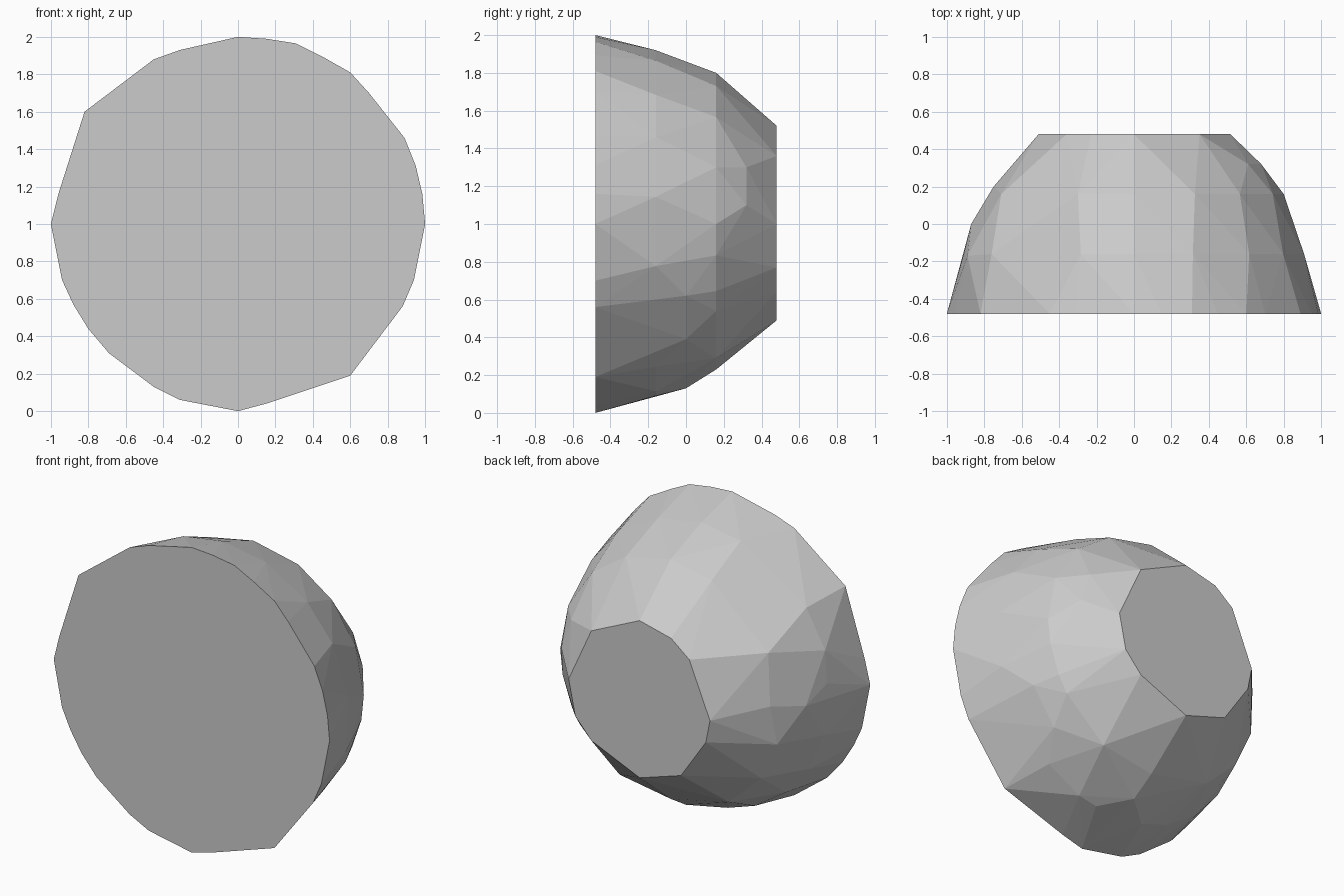
import bpy, bmesh
from math import radians, cos, sin

# Outlines of the flat base (front) and the flat cap (back), as x, z
base = [(0, 2), (.15, 1.99), (.31, 1.965), (.45, 1.895), (.6, 1.81), (.7, 1.7),
        (.89, 1.46), (.95, 1.31), (.985, 1.16), (1, 1), (.94, .7), (.88, .56),
        (.6, .19), (.15, .04), (0, 0), (-.31, .06), (-.45, .13), (-.69, .31),
        (-.8, .44), (-.88, .57), (-.94, .7), (-1, 1), (-.96, 1.16), (-.82, 1.6),
        (-.45, 1.88), (-.31, 1.93)]
cap = [(.515, 1), (.35, 1.36), (0, 1.52), (-.228, 1.465), (-.36, 1.36), (-.51, 1),
       (-.48, .85), (-.30, .585), (0, .49), (.35, .64), (.467, .77)]

# Chipped corners between the regular rings
chips = [(.78, 0, .62), (.525, -.16, .245), (.62, 0, .39), (.655, .16, .54),
         (.717, .16, .645), (.37, .16, .29), (.29, -.16, .115), (.16, -.16, .09),
         (0, 0, .13), (-.709, .16, 1.376), (-.761, -.16, 1.564),
         (-.89, -.17, 1.315), (-.91, -.16, 1.107), (-.87, 0, 1.01),
         (-.75, .2, 1.05), (.68, .32, 1.1), (.61, .32, 1.3), (0, .16, .23)]

# Regular rings: depth y, radius, angles from +x towards +z
rings = [(-.16, .92, (-14, 9, 30, 48, 70, 90, 108, 195, 212, 228, 245, 258)),
         (.16, .80, (-12, 0, 22, 45, 66, 90, 112, 195, 215, 238))]

pts = [(x, -.48, z) for x, z in base] + [(x, .48, z) for x, z in cap] + chips
for y, r, angles in rings:
    pts += [(r * cos(radians(a)), y, 1 + r * sin(radians(a))) for a in angles]

# Faceted boulder: flat-shaded hull through all rings
bm = bmesh.new()
for p in pts:
    bm.verts.new(p)
bmesh.ops.convex_hull(bm, input=bm.verts[:])
bmesh.ops.delete(bm, geom=[v for v in bm.verts if not v.link_faces], context='VERTS')
bmesh.ops.dissolve_limit(bm, angle_limit=radians(.5), verts=bm.verts[:], edges=bm.edges[:])
bmesh.ops.recalc_face_normals(bm, faces=bm.faces[:])
mesh = bpy.data.meshes.new("faceted_boulder")
bm.to_mesh(mesh)
bm.free()
bpy.context.collection.objects.link(bpy.data.objects.new("faceted_boulder", mesh))
